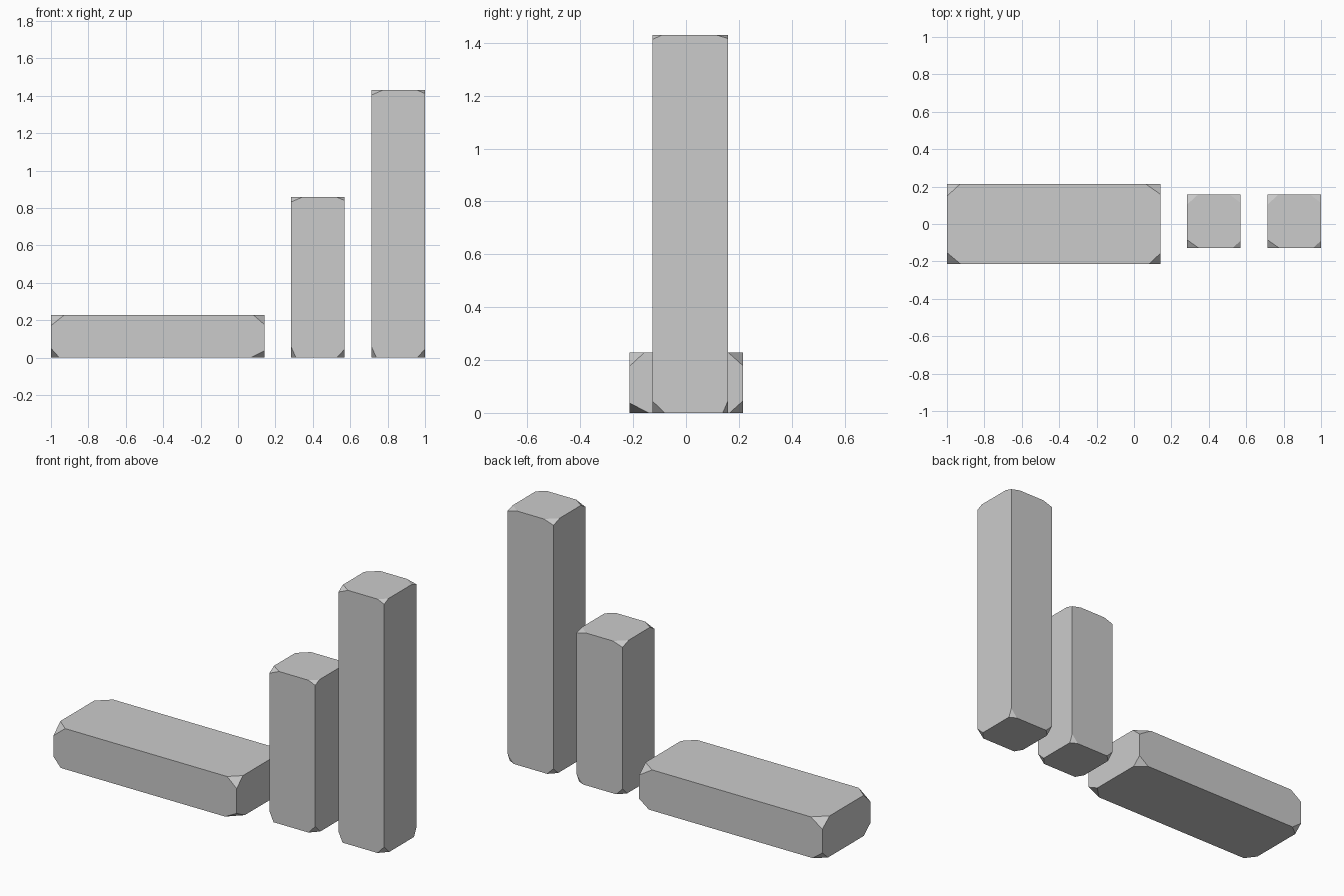
import bpy, bmesh, math

if "Cube" in bpy.data.objects:
    bpy.data.objects.remove(bpy.data.objects["Cube"])

# Corner trims (x, y, z distances) keyed by the corner's side on each axis
SLAB_CUTS = {
    (-1, -1, 1): (.072, .06, .058), (1, -1, 1): (.06, .056, .052),
    (-1, 1, 1): (.072, .066, .05), (1, 1, 1): (.08, .056, .05),
    (-1, -1, -1): (.045, .06, .05), (1, -1, -1): (.072, .072, .037),
    (-1, 1, -1): (.06, .05, .045), (1, 1, -1): (.06, .05, .045),
}
POST_CUTS = {
    (-1, -1, 1): (.06, .042, .026), (1, -1, 1): (.042, .037, .018),
    (-1, 1, 1): (.06, .055, .02), (1, 1, 1): (.06, .046, .014),
    (-1, -1, -1): (.026, .045, .058), (1, -1, -1): (.042, .046, .045),
    (-1, 1, -1): (.04, .04, .04), (1, 1, -1): (.04, .02, .046),
}


def trimmed_block(name, low, high, cuts):
    """Flat-faced block with each corner sliced off."""
    bm = bmesh.new()
    for signs, trim in cuts.items():
        corner = [high[i] if signs[i] > 0 else low[i] for i in range(3)]
        for axis in range(3):
            p = list(corner)
            p[axis] -= signs[axis] * trim[axis]
            bm.verts.new(p)
    bmesh.ops.convex_hull(bm, input=bm.verts)
    bmesh.ops.dissolve_limit(bm, angle_limit=math.radians(1),
                             verts=bm.verts, edges=bm.edges)
    bmesh.ops.recalc_face_normals(bm, faces=bm.faces)
    mesh = bpy.data.meshes.new(name)
    bm.to_mesh(mesh)
    bm.free()
    obj = bpy.data.objects.new(name, mesh)
    bpy.context.collection.objects.link(obj)


# Low slab on the left
trimmed_block("low_slab", (-1, -.213, 0), (.141, .215, .229), SLAB_CUTS)

# Two upright posts of different heights
for name, x, height in (("short_post", .284, .858), ("tall_post", .714, 1.43)):
    trimmed_block(name, (x, -.127, 0), (x + .286, .159, height), POST_CUTS)
